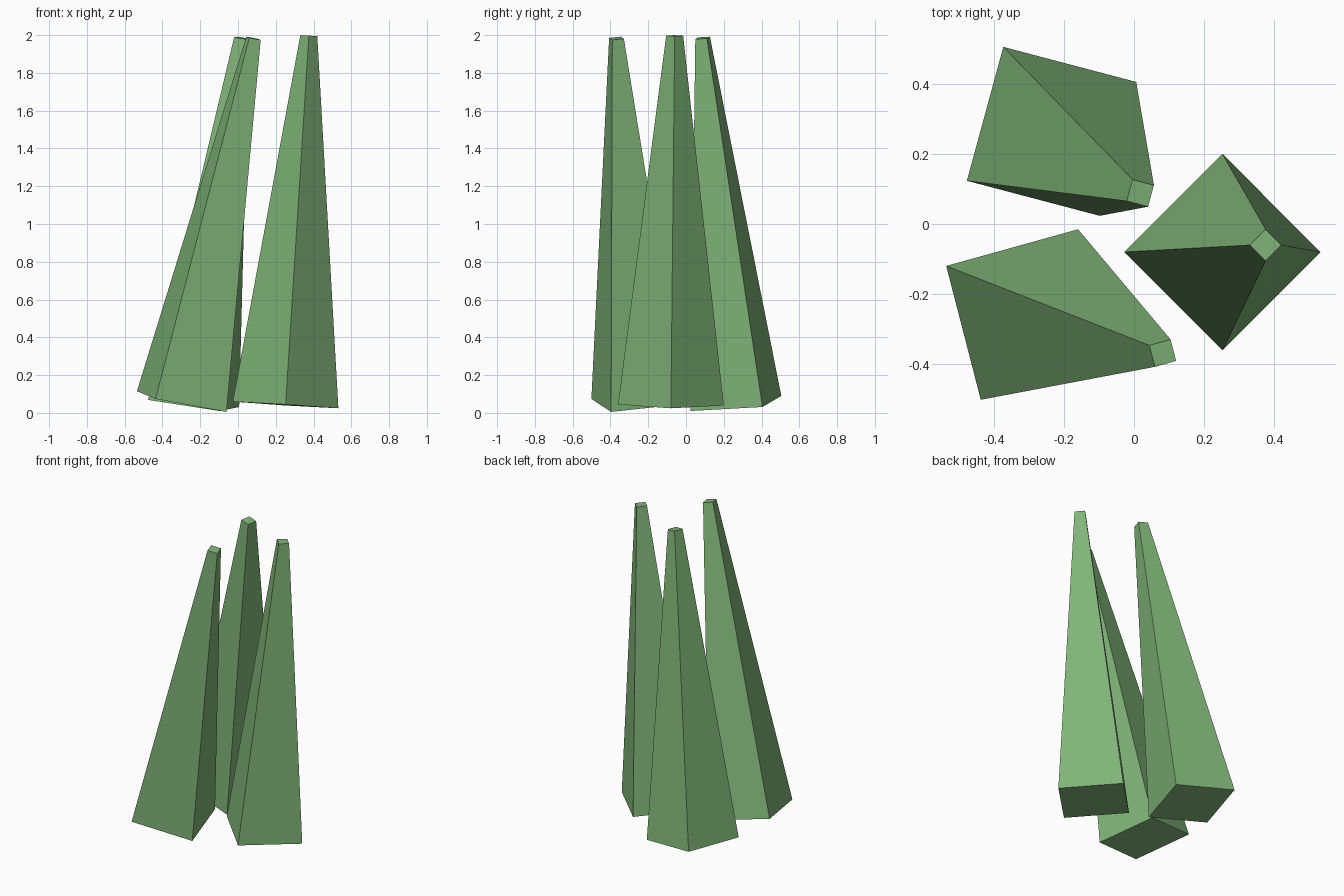
import bpy
from math import radians
from mathutils import Vector, Quaternion

if "Cube" in bpy.data.objects:
    bpy.data.objects.remove(bpy.data.objects["Cube"])

green = bpy.data.materials.new("leaf_green")
green.diffuse_color = (0.22, 0.46, 0.19, 1)
green.use_nodes = True
green.node_tree.nodes["Principled BSDF"].inputs["Base Color"].default_value = green.diffuse_color


def leaf_spike(name, base, tip, twist):
    """Four-sided tapered spike whose axis runs from base centre to tip centre."""
    base, tip = Vector(base), Vector(tip)
    axis = tip - base
    bpy.ops.mesh.primitive_cone_add(vertices=4, radius1=0.28, radius2=0.045,
                                    depth=axis.length, location=(base + tip) / 2)
    spike = bpy.context.object
    spike.name = name
    lean = Vector((0, 0, 1)).rotation_difference(axis)
    turn = Quaternion((0, 0, 1), radians(twist))
    spike.rotation_euler = (lean @ turn).to_euler()
    spike.data.materials.append(green)


# Three leaning spikes of the tuft
leaf_spike("right_spike", (0.252, -0.08, 0.042), (0.375, -0.06, 1.997), 0)
leaf_spike("back_left_spike", (-0.235, 0.264, 0.05), (0.018, 0.088, 1.985), 30)
leaf_spike("front_left_spike", (-0.298, -0.258, 0.06), (0.082, -0.368, 1.983), 60)
